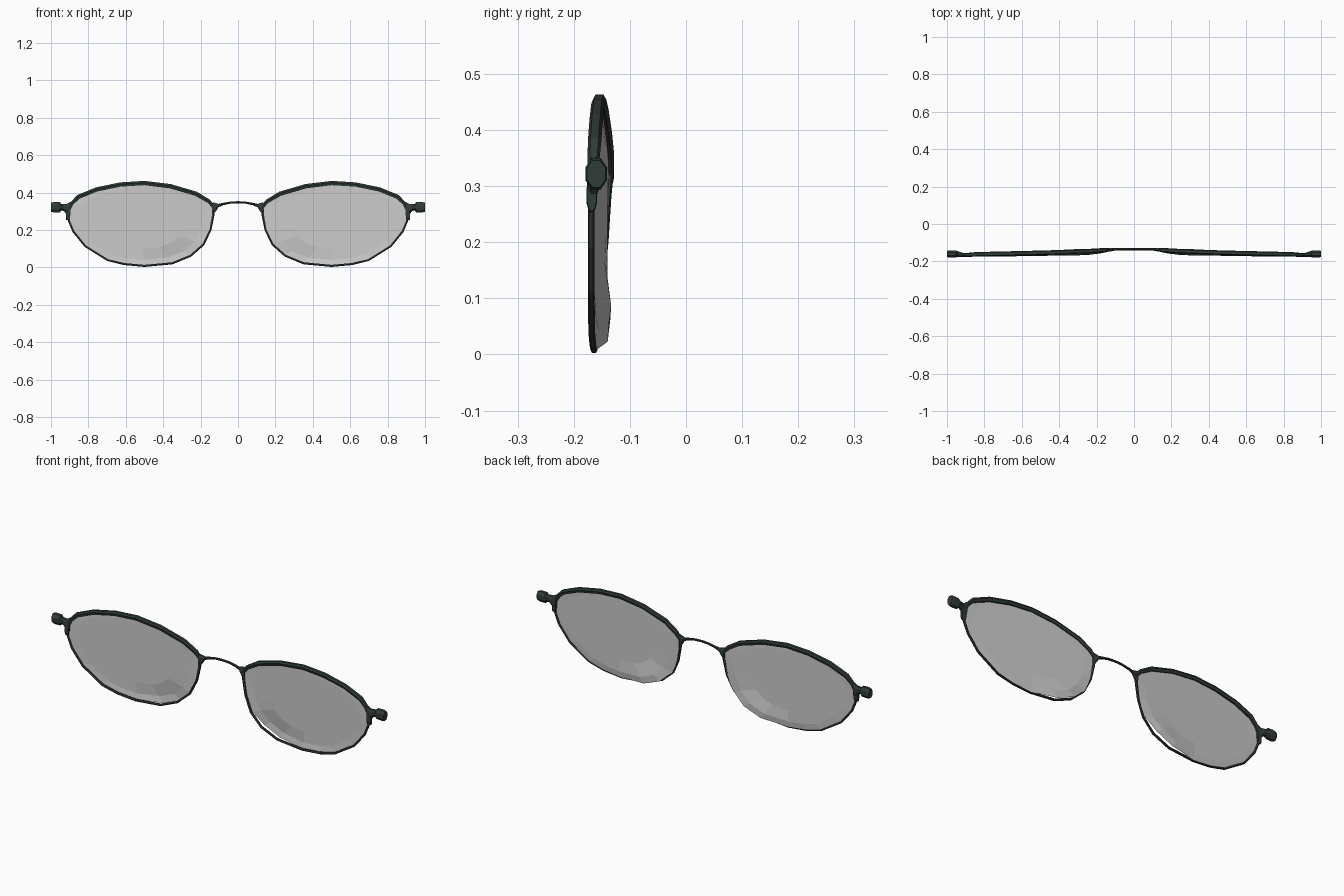
import bpy, bmesh
from math import cos, sin, pi
from mathutils import Vector

if "Cube" in bpy.data.objects:
    bpy.data.objects.remove(bpy.data.objects["Cube"])

frame = bpy.data.materials.new("dark_frame")
frame.diffuse_color = (0.03, 0.045, 0.04, 1)
frame.use_nodes = True
frame.node_tree.nodes["Principled BSDF"].inputs["Base Color"].default_value = frame.diffuse_color


def finish(bm, name, mat=None):
    """Turn a right-hand half into an object mirrored across x = 0."""
    bmesh.ops.recalc_face_normals(bm, faces=bm.faces)
    me = bpy.data.meshes.new(name)
    bm.to_mesh(me)
    bm.free()
    ob = bpy.data.objects.new(name, me)
    bpy.context.collection.objects.link(ob)
    if mat:
        me.materials.append(mat)
    m = ob.modifiers.new("mirror", 'MIRROR')
    m.merge_threshold = 0.0005
    return ob


def skin(bm, rings, closed=False, caps=(True, True)):
    """Join rings of points with quads."""
    vs = [[bm.verts.new(p) for p in r] for r in rings]
    n = len(vs[0])
    for i in range(len(vs) if closed else len(vs) - 1):
        a, b = vs[i], vs[(i + 1) % len(vs)]
        for k in range(n):
            bm.faces.new((a[k], a[(k + 1) % n], b[(k + 1) % n], b[k]))
    if not closed:
        if caps[0]:
            bm.faces.new(vs[0])
        if caps[1]:
            bm.faces.new(vs[-1][::-1])


# Rim outline: x, y, z of the outer edge, clockwise from the nose
outline = [Vector(p) for p in (
    (0.122, -0.138, 0.325), (0.15, -0.139, 0.362), (0.22, -0.144, 0.405), (0.36, -0.150, 0.446),
    (0.50, -0.154, 0.463), (0.63, -0.157, 0.455), (0.76, -0.160, 0.428),
    (0.86, -0.163, 0.387), (0.897, -0.165, 0.347), (0.915, -0.167, 0.30),
    (0.91, -0.169, 0.25), (0.885, -0.169, 0.19), (0.82, -0.169, 0.11),
    (0.70, -0.168, 0.035), (0.61, -0.166, 0.013), (0.50, -0.164, 0.003),
    (0.35, -0.163, 0.017), (0.25, -0.160, 0.058), (0.18, -0.152, 0.12),
    (0.142, -0.144, 0.20), (0.126, -0.140, 0.28))]
N = len(outline)


def inward(i):
    t = outline[(i + 1) % N] - outline[i - 1]
    return Vector((t.z, 0, -t.x)).normalized()


# Rims, thicker along the brow
bm = bmesh.new()
rings = []
for i, p in enumerate(outline):
    brow = max(0, min(1, (p.z - 0.26) / 0.12))
    w, d = 0.011 + 0.012 * brow, 0.006 + 0.006 * brow
    n, y = inward(i), Vector((0, 1, 0))
    rings.append([p - y * d * 0.6, p + y * d * 0.6, p + n * w * 0.4 + y * d,
                  p + n * w + y * d * 0.6, p + n * w - y * d * 0.6, p + n * w * 0.4 - y * d])
skin(bm, rings, closed=True)
finish(bm, "rim", frame)

# Lenses: edge follows the rim, flat centre, lower nose corner pulled back
bm = bmesh.new()
mid = Vector((0.52, -0.154, 0.235))
rings = []
for s in (1.0, 0.86, 0.6):
    ring = []
    for i, p in enumerate(outline):
        e = p + inward(i) * 0.006
        q = mid.lerp(e, s)
        flat = -0.137 - 0.033 * (q.x - 0.12) / 0.79
        q.y = flat if s < 1 else 0.5 * (flat + p.y)
        corner = max(0, 1 - ((e.x - 0.29) / 0.17) ** 2 - ((e.z - 0.04) / 0.12) ** 2)
        q.y += 0.018 * corner * (s - 0.6) / 0.4
        ring.append(q)
    rings.append(ring)
skin(bm, rings, caps=(False, True))
finish(bm, "lens")


def tube(name, stations):
    """Eight-sided tube; station = (x, y, z, half depth, half height)."""
    bm = bmesh.new()
    skin(bm, [[Vector((x, y + d * cos(pi * (k + .5) / 4), z + h * sin(pi * (k + .5) / 4)))
               for k in range(8)] for x, y, z, d, h in stations],
         caps=(stations[0][0] > 0.001, True))
    return finish(bm, name, frame)


# Bridge
tube("bridge", [(0, -0.135, 0.349, 0.006, 0.006), (0.04, -0.135, 0.347, 0.006, 0.006),
                (0.08, -0.135, 0.339, 0.006, 0.007), (0.105, -0.136, 0.331, 0.007, 0.010),
                (0.118, -0.137, 0.322, 0.009, 0.024), (0.135, -0.139, 0.317, 0.009, 0.034)])

# Outer end pieces and hinge knobs
tube("end_piece", [(0.895, -0.165, 0.315, 0.010, 0.040), (0.915, -0.165, 0.310, 0.012, 0.032),
                   (0.93, -0.163, 0.320, 0.015, 0.021), (0.945, -0.160, 0.322, 0.017, 0.018),
                   (0.952, -0.160, 0.322, 0.020, 0.029), (0.985, -0.160, 0.322, 0.021, 0.030),
                   (1.0, -0.160, 0.322, 0.018, 0.026)])

# Lug where the rim is screwed shut
tube("rim_lug", [(0.898, -0.168, 0.283, 0.010, 0.035), (0.920, -0.168, 0.283, 0.009, 0.030)])
